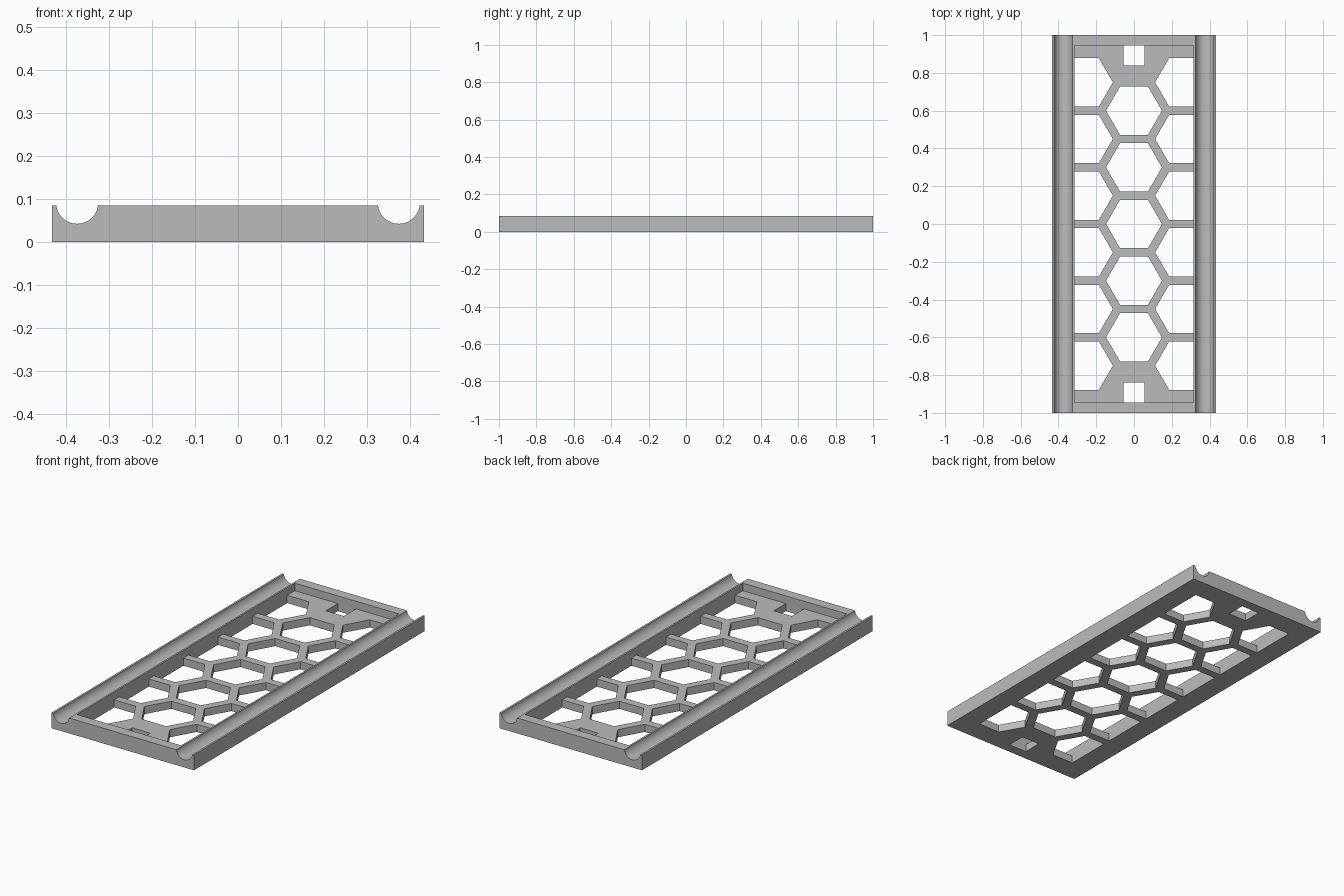
import bpy, bmesh
from math import cos, sin, pi, asin, radians

if "Cube" in bpy.data.objects:
    bpy.data.objects.remove(bpy.data.objects["Cube"], do_unlink=True)

HALF_W, HALF_L, HEIGHT = 0.433, 1.0, 0.084
POCKET_W, POCKET_L, FLOOR = 0.316, 0.944, 0.042
PITCH, HEX_R = 0.30, 0.148
COLUMN = PITCH * cos(pi / 6)

grey = bpy.data.materials.new("plain_grey")
grey.use_nodes = True
colour = (0.5, 0.5, 0.5, 1)
grey.diffuse_color = colour
grey.node_tree.nodes["Principled BSDF"].inputs["Base Color"].default_value = colour


def add_prism(bm, points, direction):
    """Extrude a closed outline into a solid."""
    face = bm.faces.new([bm.verts.new(p) for p in points])
    result = bmesh.ops.extrude_face_region(bm, geom=[face])
    moved = [v for v in result["geom"] if isinstance(v, bmesh.types.BMVert)]
    bmesh.ops.translate(bm, verts=moved, vec=direction)


def make_object(name, bm):
    bmesh.ops.recalc_face_normals(bm, faces=bm.faces)
    mesh = bpy.data.meshes.new(name)
    bm.to_mesh(mesh)
    bm.free()
    mesh.materials.append(grey)
    obj = bpy.data.objects.new(name, mesh)
    bpy.context.collection.objects.link(obj)
    return obj


def cut(target, cutter):
    mod = target.modifiers.new(cutter.name, "BOOLEAN")
    mod.operation, mod.solver, mod.object = "DIFFERENCE", "EXACT", cutter
    bpy.context.view_layer.objects.active = target
    bpy.ops.object.modifier_apply(modifier=mod.name)
    bpy.data.objects.remove(cutter, do_unlink=True)


# Tray body: front profile with a round channel in each rail
GROOVE_X, GROOVE_R, GROOVE_Z = 0.374, 0.049, 0.091
STEPS = 28
start = pi + asin((GROOVE_Z - HEIGHT) / GROOVE_R)
sweep = 3 * pi - 2 * start
right = []
for i in range(STEPS + 1):
    a = start + sweep * i / STEPS
    right.append((GROOVE_X + GROOVE_R * cos(a), GROOVE_Z + GROOVE_R * sin(a)))
right += [(HALF_W, HEIGHT), (HALF_W, 0)]
profile = right + [(-x, z) for x, z in reversed(right)]
bm = bmesh.new()
add_prism(bm, [(x, -HALF_L, z) for x, z in profile], (0, 2 * HALF_L, 0))
tray = make_object("tray", bm)

# Shallow pocket between the rails and the end walls
bm = bmesh.new()
W, L = POCKET_W, POCKET_L
add_prism(bm, [(-W, -L, FLOOR), (W, -L, FLOOR), (W, L, FLOOR), (-W, L, FLOOR)],
          (0, 0, HEIGHT))
cut(tray, make_object("pocket_cutter", bm))

# Honeycomb openings and end slots through the floor
bm = bmesh.new()


def add_hole(outline):
    add_prism(bm, [(x, y, -0.02) for x, y in outline], (0, 0, FLOOR + 0.03))


for k in range(-2, 3):
    add_hole([(HEX_R * cos(i * pi / 3), k * PITCH + HEX_R * sin(i * pi / 3))
              for i in range(6)])

apothem = HEX_R * cos(pi / 6)
for side in (-1, 1):
    for k in range(6):
        y = (k - 2.5) * PITCH
        half_hex = [(W, y - apothem), (W, y + apothem),
                    (COLUMN - HEX_R / 2, y + apothem), (COLUMN - HEX_R, y),
                    (COLUMN - HEX_R / 2, y - apothem)]
        add_hole([(side * x, v) for x, v in half_hex])
    add_hole([(-0.055, side * 0.84), (0.055, side * 0.84),
              (0.055, side * L), (-0.055, side * L)])
cut(tray, make_object("opening_cutter", bm))

# Smooth channels, sharp edges elsewhere
bpy.ops.object.select_all(action="DESELECT")
tray.select_set(True)
bpy.context.view_layer.objects.active = tray
bpy.ops.object.shade_smooth_by_angle(angle=radians(30))
